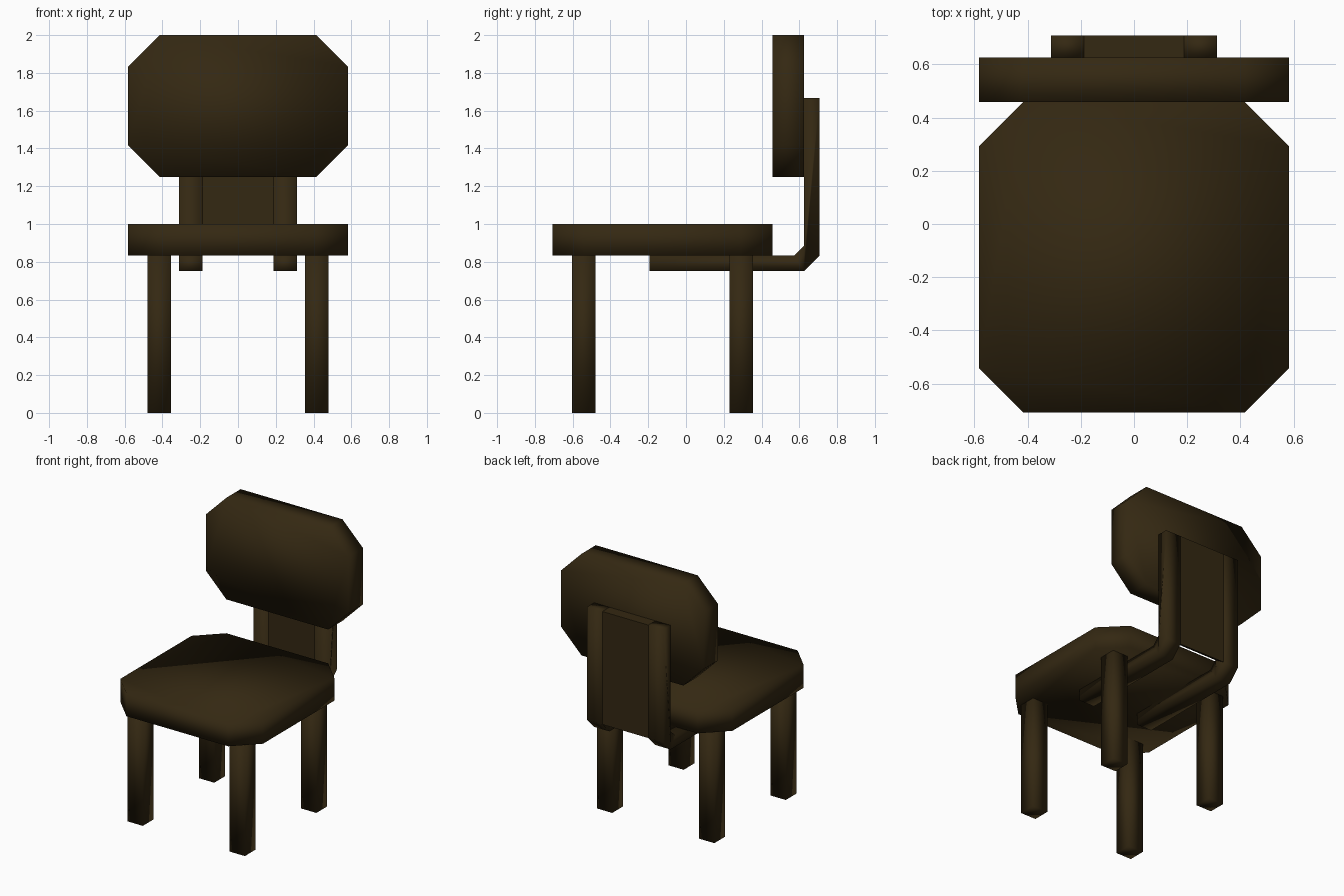
import bpy
import bmesh
from mathutils import Vector

if "Cube" in bpy.data.objects:
    bpy.data.objects.remove(bpy.data.objects["Cube"])

brown = bpy.data.materials.new("dark brown")
brown.diffuse_color = (0.034, 0.021, 0.006, 1.0)
brown.use_nodes = True
brown.node_tree.nodes["Principled BSDF"].inputs["Base Color"].default_value = brown.diffuse_color


def prism(name, profile, place, start, end, smooth=True):
    """Extrude a 2D profile from start to end; place maps (a, b, depth) to xyz."""
    bm = bmesh.new()
    face = bm.faces.new([bm.verts.new(place(a, b, start)) for a, b in profile])
    shift = Vector(place(0, 0, end)) - Vector(place(0, 0, start))
    out = bmesh.ops.extrude_face_region(bm, geom=[face], use_keep_orig=True)
    verts = [g for g in out["geom"] if isinstance(g, bmesh.types.BMVert)]
    bmesh.ops.translate(bm, verts=verts, vec=shift)
    bmesh.ops.recalc_face_normals(bm, faces=bm.faces)
    for f in bm.faces:
        f.smooth = smooth
    mesh = bpy.data.meshes.new(name)
    bm.to_mesh(mesh)
    bm.free()
    mesh.materials.append(brown)
    obj = bpy.data.objects.new(name, mesh)
    bpy.context.collection.objects.link(obj)
    return obj


def rect(a0, a1, b0, b1):
    return [(a0, b0), (a1, b0), (a1, b1), (a0, b1)]


def octagon(a0, a1, b0, b1, c):
    return [(a0 + c, b0), (a1 - c, b0), (a1, b0 + c), (a1, b1 - c),
            (a1 - c, b1), (a0 + c, b1), (a0, b1 - c), (a0, b0 + c)]


def along_z(a, b, d):
    return (a, b, d)


def along_y(a, b, d):
    return (a, d, b)


def along_x(a, b, d):
    return (d, a, b)


# Cushions with cut corners
prism("seat", octagon(-0.583, 0.583, -0.708, 0.458, 0.167), along_z, 0.833, 1.0)
prism("backrest", octagon(-0.583, 0.583, 1.25, 2.0, 0.167), along_y, 0.458, 0.625)

# Four square legs
for side, x in (("left", -0.417), ("right", 0.417)):
    for end, y in (("front", -0.542), ("back", 0.292)):
        h = 0.0625
        prism(f"{end}_{side}_leg", rect(x - h, x + h, y - h, y + h),
              along_z, 0.0, 0.833)

# Bent support bars running under the seat and up behind the backrest
bar = [(-0.194, 0.75), (0.625, 0.75), (0.708, 0.833), (0.708, 1.667),
       (0.625, 1.667), (0.625, 0.885), (0.573, 0.833), (-0.194, 0.833)]
prism("left_support_bar", bar, along_x, -0.3125, -0.1875)
prism("right_support_bar", bar, along_x, 0.1875, 0.3125)

# Panel filling the space between the upright bars
panel = [(0.625, 0.885), (0.708, 0.833), (0.708, 1.667), (0.625, 1.667)]
prism("support_panel", panel, along_x, -0.1875, 0.1875, smooth=False)
